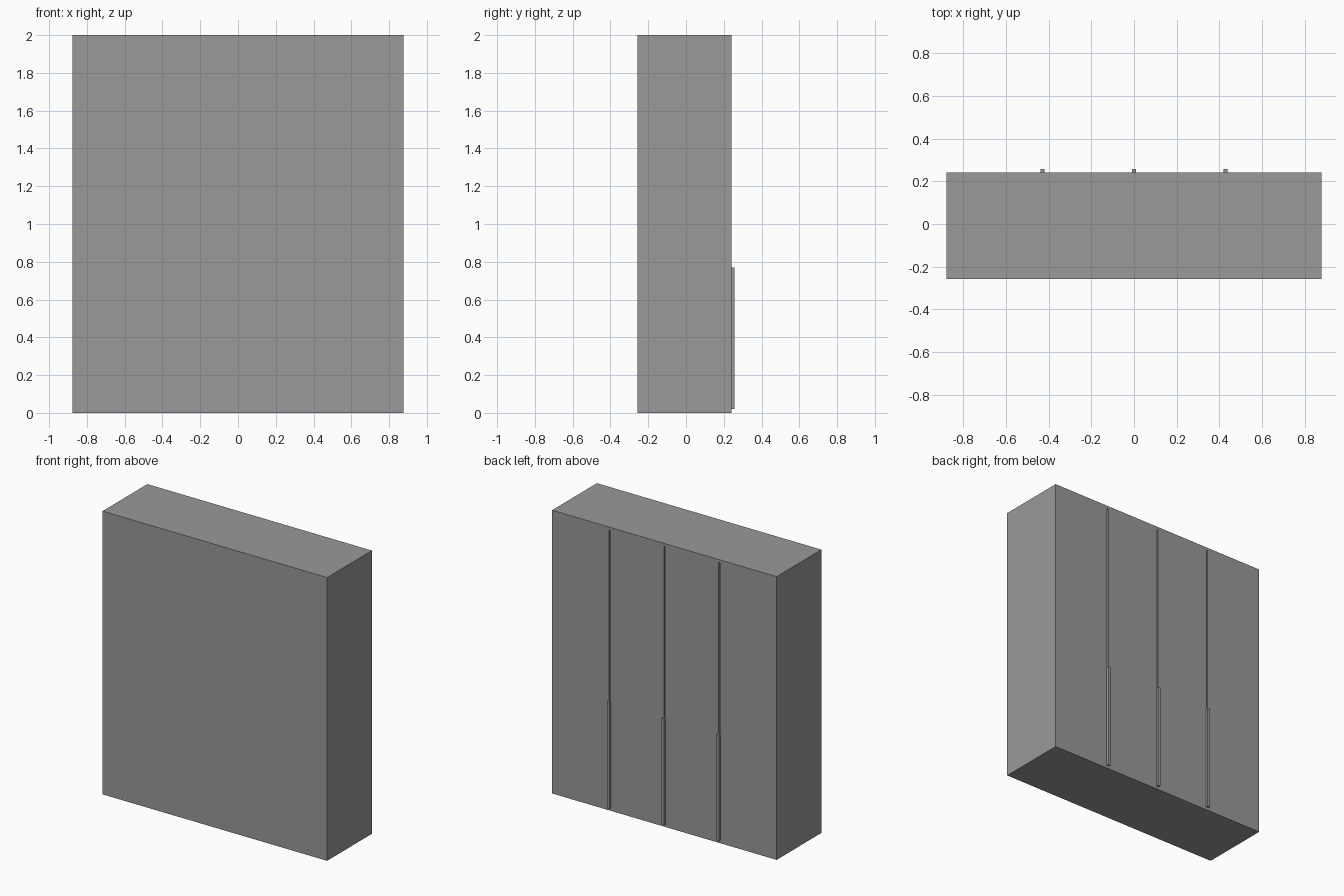
import bpy

if "Cube" in bpy.data.objects:
    bpy.data.objects.remove(bpy.data.objects["Cube"], do_unlink=True)

# Single flat grey
grey = bpy.data.materials.new("mid_grey")
grey.use_nodes = True
colour = (0.32, 0.32, 0.32, 1)
grey.diffuse_color = colour
grey.node_tree.nodes["Principled BSDF"].inputs["Base Color"].default_value = colour


def box(name, low, high):
    """Axis-aligned box between two corners."""
    centre = [(a + b) / 2 for a, b in zip(low, high)]
    bpy.ops.mesh.primitive_cube_add(size=1, location=centre)
    obj = bpy.context.object
    obj.name = name
    obj.scale = [b - a for a, b in zip(low, high)]
    bpy.ops.object.transform_apply(location=False, rotation=False, scale=True)
    obj.data.materials.append(grey)
    return obj


HALF_WIDTH, FRONT, BACK, RIB_FACE = 0.877, -0.258, 0.241, 0.258
SPACING = 0.428
GROOVE, RIB = 0.005, 0.01  # half widths

# Cabinet body
body = box("cabinet_body", (-HALF_WIDTH, FRONT, 0), (HALF_WIDTH, BACK, 2))

for name, i in (("right", -1), ("middle", 0), ("left", 1)):
    x = i * SPACING

    # Narrow seam between neighbouring panels
    cutter = box(name + "_seam_cutter", (x - GROOVE, BACK - 0.02, 0.02),
                 (x + GROOVE, BACK + 0.02, 1.98))
    cutter.hide_render = True
    cut = body.modifiers.new(name + "_seam", "BOOLEAN")
    cut.operation = "DIFFERENCE"
    cut.solver = "EXACT"
    cut.object = cutter
    bpy.context.view_layer.objects.active = body
    bpy.ops.object.modifier_apply(modifier=cut.name)
    bpy.data.objects.remove(cutter, do_unlink=True)

    # Raised strip over the lower part of the seam
    box(name + "_handle_strip", (x - RIB, BACK, 0.02), (x + RIB, RIB_FACE, 0.77))
